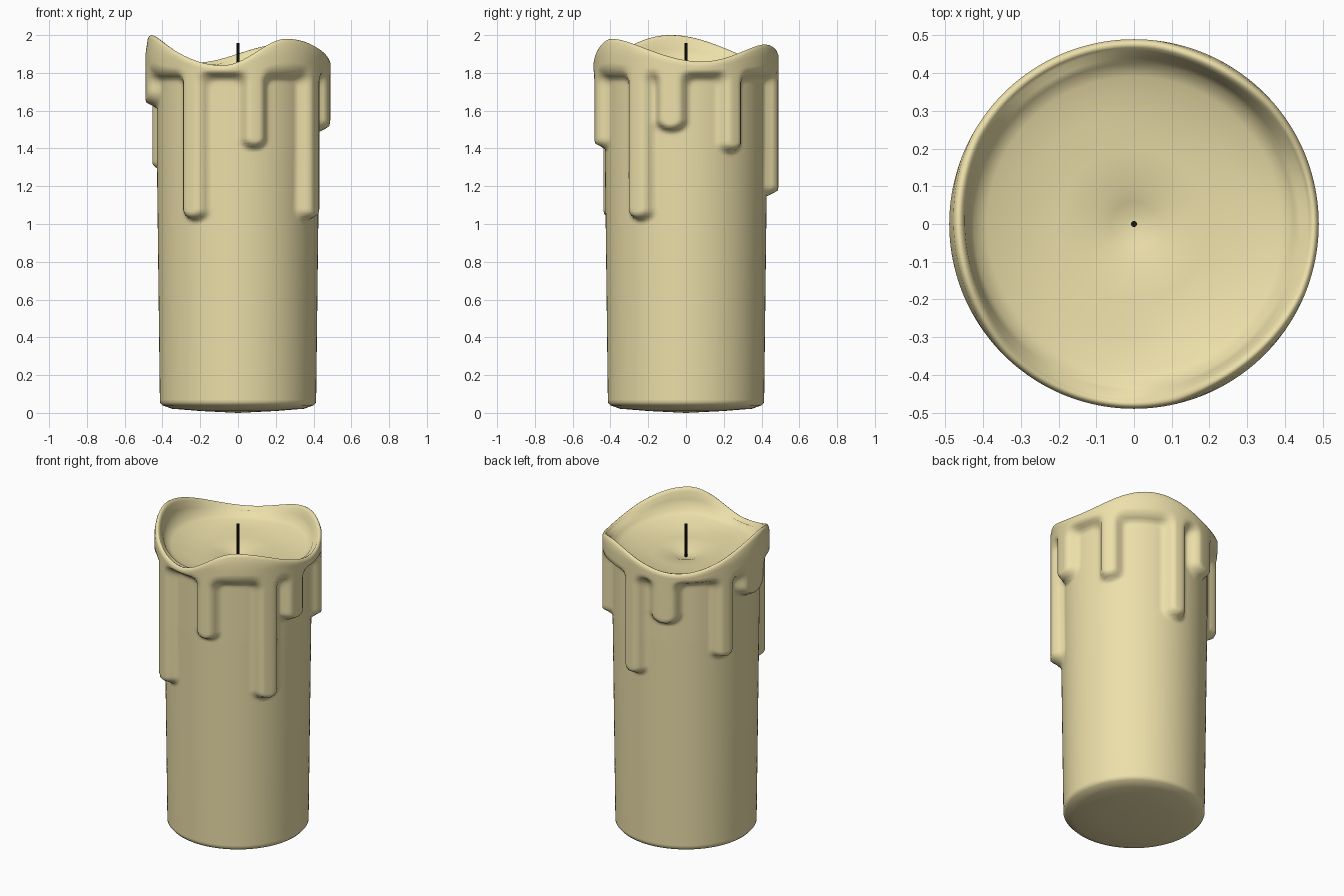
import bpy, bmesh
from math import sin, cos, pi, radians, hypot

if "Cube" in bpy.data.objects:
    bpy.data.objects.remove(bpy.data.objects["Cube"])

# Rim height knots (angle, z) and wax drips (angle, half width in degrees, lowest z)
RIM = [(10, 1.86), (62, 1.95), (117, 1.855), (190, 2.0), (260, 1.84), (303, 1.98)]
DRIPS = [(-33, 10, 1.02), (-10, 11, 1.49), (32, 9, 1.38), (83, 9, 1.15), (109, 12, 1.51),
         (154, 9, 1.28), (182, 16, 1.62), (239, 10, 1.02), (281, 9, 1.40)]
COLS = 160
CAP = 1.77


def material(name, color):
    m = bpy.data.materials.new(name)
    m.diffuse_color = (*color, 1)
    m.use_nodes = True
    m.node_tree.nodes["Principled BSDF"].inputs["Base Color"].default_value = m.diffuse_color
    return m


def rim_height(deg):
    deg = (deg - RIM[0][0]) % 360 + RIM[0][0]
    knots = RIM + [(RIM[0][0] + 360, RIM[0][1])]
    for (a, za), (b, zb) in zip(knots, knots[1:]):
        if a <= deg <= b:
            t = (1 - cos(pi * (deg - a) / (b - a))) / 2
            return za + (zb - za) * t


def smin(a, b, k=0.05):
    h = max(k - abs(a - b), 0) / k
    return min(a, b) - h * h * k / 4


def wax_cover(deg, z):
    """0 on bare candle, 1 on the melted layer: rim band joined to rounded drips."""
    d = CAP - z
    for a, half, low in DRIPS:
        w = radians(half) * 0.46
        x = radians((deg - a + 180) % 360 - 180) * 0.46
        d = smin(d, hypot(x, max(low + w * 0.7 - z, 0) * 1.4) - w)
    t = min(max((0.012 - d) / 0.055, 0), 1)
    return t * t * (3 - 2 * t)


def column(deg):
    """Profile from the bottom edge, up the side, over the rim and into the bowl."""
    top = rim_height(deg)
    heights = [0.055, 0.07, 0.3, 0.6, 0.9] + [0.96 + 0.0155 * i for i in range(54)]
    start = heights[-1]
    heights += [start + (top - 0.018 - start) * i / 5 for i in range(1, 6)]
    pts = [(0.2, 0.01), (0.35, 0.022), (0.40, 0.04)]
    for z in heights:
        base = 0.413 + 0.017 * min(z / 1.4, 1)
        outer = 0.49 - 0.15 * max(z - 1.9, 0)
        pts.append((base + (outer - base) * wax_cover(deg, z), z))
    r = pts[-1][0]
    floor = 1.81 + 0.2 * (top - 1.84)
    pts += [(r - 0.006, top - 0.004), (r - 0.013, top), (r - 0.022, top - 0.004),
            (r - 0.03, top - 0.02), (0.44, (top + floor) / 2 + 0.005),
            (0.425, floor + 0.005), (0.39, floor - 0.01), (0.3, 1.79), (0.2, 1.78),
            (0.1, 1.772), (0.06, 1.757), (0.025, 1.748)]
    return pts


# Candle body with drips, wavy rim and melted bowl
bm = bmesh.new()
cols = []
for i in range(COLS):
    deg = 360 * i / COLS
    c, s = cos(radians(deg)), sin(radians(deg))
    cols.append([bm.verts.new((r * c, r * s, z)) for r, z in column(deg)])
bottom = bm.verts.new((0, 0, 0))
bowl = bm.verts.new((0, 0, 1.746))
for a, b in zip(cols, cols[1:] + cols[:1]):
    for j in range(len(a) - 1):
        bm.faces.new((a[j], b[j], b[j + 1], a[j + 1]))
    bm.faces.new((bottom, b[0], a[0]))
    bm.faces.new((bowl, a[-1], b[-1]))
mesh = bpy.data.meshes.new("candle_body")
bm.to_mesh(mesh)
bm.free()
mesh.shade_smooth()
body = bpy.data.objects.new("candle_body", mesh)
bpy.context.collection.objects.link(body)
mesh.materials.append(material("wax", (0.84, 0.74, 0.40)))

# Wick
bpy.ops.mesh.primitive_cylinder_add(vertices=10, radius=0.008, depth=0.22, location=(0, 0, 1.847))
wick = bpy.context.object
wick.name = "wick"
bpy.ops.object.shade_smooth_by_angle()
wick.data.materials.append(material("burnt_wick", (0.01, 0.008, 0.008)))
